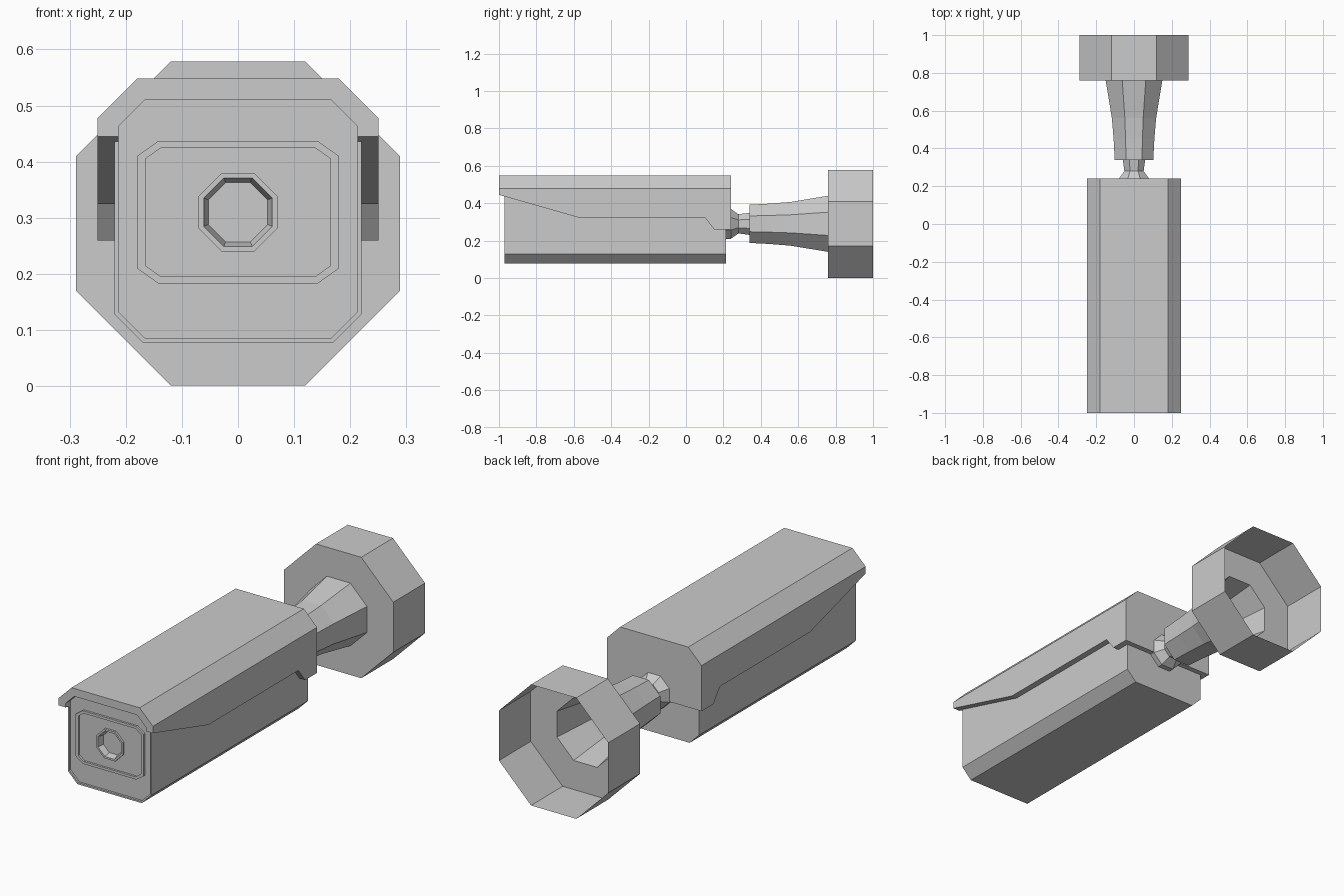
import bpy
import bmesh

old = bpy.data.objects.get("Cube")
if old:
    bpy.data.objects.remove(old, do_unlink=True)

grey = bpy.data.materials.new("light_grey")
grey.use_nodes = True
colour = (0.6, 0.6, 0.6, 1)
grey.diffuse_color = colour
grey.node_tree.nodes["Principled BSDF"].inputs["Base Color"].default_value = colour


def octagon(half, low, high, cx, cz, y):
    """Rectangle with cut corners, standing at depth y."""
    quarter = [(half, high - cz), (half - cx, high)]
    top = quarter + [(-x, z) for x, z in reversed(quarter)]
    return [(x, y, z) for x, z in top] + [(-x, y, low + high - z) for x, z in top]


def ring(radius, y, mid):
    """Regular octagon with flat sides towards the axes."""
    cut = radius * 0.586
    return octagon(radius, mid - radius, mid + radius, cut, cut, y)


def loft(name, sections, cap_end=True):
    """Join equal outlines in order, closing the start and optionally the end."""
    bm = bmesh.new()
    rows = [[bm.verts.new(p) for p in s] for s in sections]
    n = len(rows[0])
    for a, b in zip(rows, rows[1:]):
        for i in range(n):
            j = (i + 1) % n
            bm.faces.new((a[i], a[j], b[j], b[i]))
    bm.faces.new(rows[0])
    if cap_end:
        bm.faces.new(rows[-1])
    bmesh.ops.recalc_face_normals(bm, faces=bm.faces)
    mesh = bpy.data.meshes.new(name)
    bm.to_mesh(mesh)
    bm.free()
    mesh.materials.append(grey)
    obj = bpy.data.objects.new(name, mesh)
    bpy.context.collection.objects.link(obj)
    return obj


def cut(target, cutter):
    """Subtract the cutter and remove it."""
    mod = target.modifiers.new("cut", 'BOOLEAN')
    mod.operation = 'DIFFERENCE'
    mod.solver = 'EXACT'
    mod.object = cutter
    graph = bpy.context.evaluated_depsgraph_get()
    mesh = bpy.data.meshes.new_from_object(target.evaluated_get(graph))
    target.modifiers.clear()
    target.data = mesh
    bpy.data.objects.remove(cutter, do_unlink=True)


# Housing, with recessed face, raised panel frame and lens bore in one run
lens = 0.31
loft("camera_housing", [
    octagon(0.22, 0.078, 0.518, 0.05, 0.05, 0.215),
    octagon(0.22, 0.078, 0.518, 0.05, 0.05, -0.97),
    octagon(0.213, 0.086, 0.51, 0.047, 0.047, -0.97),
    octagon(0.213, 0.086, 0.51, 0.047, 0.047, -0.96),
    octagon(0.18, 0.183, 0.437, 0.038, 0.027, -0.96),
    octagon(0.18, 0.183, 0.437, 0.038, 0.027, -0.97),
    octagon(0.165, 0.195, 0.425, 0.028, 0.02, -0.97),
    octagon(0.165, 0.195, 0.425, 0.028, 0.02, -0.96),
    ring(0.07, -0.96, lens),
    ring(0.07, -0.97, lens),
    ring(0.061, -0.97, lens),
    ring(0.053, -0.94, lens),
])

# Sun visor: hollow hood with a stepped lower edge
visor = loft("sun_visor", [
    octagon(0.25, 0.1, 0.548, 0.07, 0.07, -1),
    octagon(0.25, 0.1, 0.548, 0.07, 0.07, 0.24)])
cut(visor, loft("visor_cavity", [
    octagon(0.213, 0.02, 0.51, 0.047, 0.047, -1.1),
    octagon(0.213, 0.02, 0.51, 0.047, 0.047, 0.2)]))
edge = [(-1.1, 0), (0.3, 0), (0.3, 0.26), (0.15, 0.26), (0.1, 0.325),
        (-0.58, 0.325), (-1, 0.445), (-1.1, 0.474)]
cut(visor, loft("visor_notch", [[(x, y, z) for y, z in edge] for x in (-0.4, 0.4)]))

# Swivel neck, flared hollow arm and open-backed wall mount
axis = 0.29
loft("swivel_neck", [ring(r, y, axis) for r, y in
                     ((0.08, 0.2), (0.08, 0.24), (0.051, 0.28), (0.06, 0.345))])
loft("arm_and_wall_mount", [ring(r, y, axis) for r, y in
                            ((0.102, 0.34), (0.108, 0.45), (0.117, 0.56), (0.15, 0.76),
                             (0.289, 0.76), (0.289, 1))], cap_end=False)
